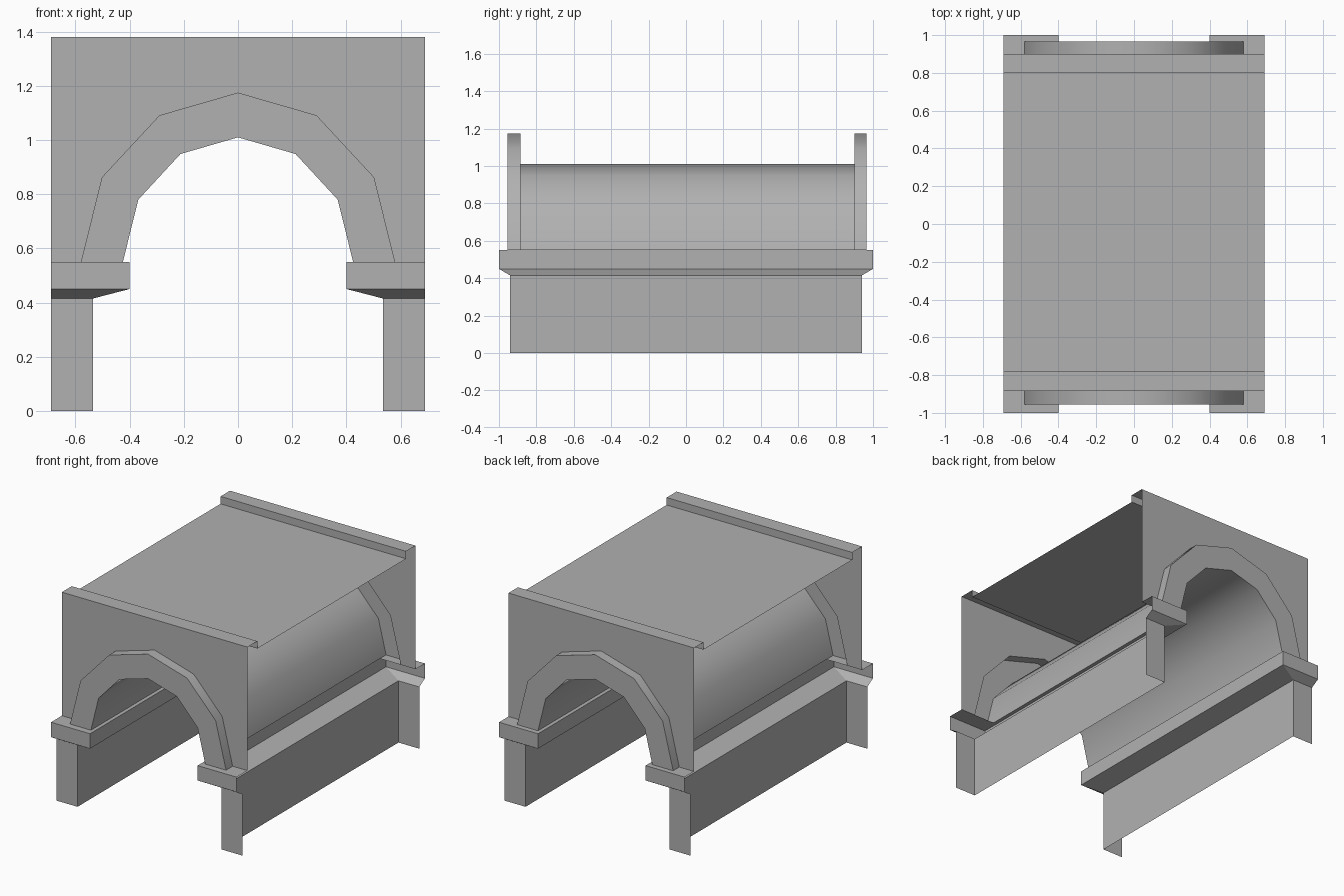
import bpy, math

if "Cube" in bpy.data.objects:
    bpy.data.objects.remove(bpy.data.objects["Cube"])

W = 0.69                      # half width
WALL_F, WALL_B = -0.885, 0.90  # planes of the end walls

stone = bpy.data.materials.new("grey_stone")
stone.diffuse_color = (0.44, 0.44, 0.44, 1)
stone.use_nodes = True
stone.node_tree.nodes["Principled BSDF"].inputs["Base Color"].default_value = stone.diffuse_color


def make(name, verts, faces, smooth=False):
    me = bpy.data.meshes.new(name)
    me.from_pydata(verts, [], faces)
    me.update()
    me.materials.append(stone)
    ob = bpy.data.objects.new(name, me)
    bpy.context.collection.objects.link(ob)
    for p in me.polygons:
        p.use_smooth = smooth
    return ob


def strip(name, rows, smooth=False):
    """Open quad strips joining successive rows of equal length."""
    n = len(rows[0])
    faces = [(r * n + i, r * n + i + 1, (r + 1) * n + i + 1, (r + 1) * n + i)
             for r in range(len(rows) - 1) for i in range(n - 1)]
    return make(name, [v for row in rows for v in row], faces, smooth)


def arch(a, b, y):
    """Six-sided half ellipse springing at z = 0.55, right to left."""
    return [(a * math.cos(math.pi * i / 6), y, 0.55 + b * math.sin(math.pi * i / 6))
            for i in range(7)]


def inner(y):
    return arch(0.425, 0.46, y)


def outer(y):
    return arch(0.58, 0.625, y)


# Smooth barrel vault (underside runs through both rings)
strip("barrel_vault", [inner(-0.955), inner(0.965)], smooth=True)

# Raised arch rings and end walls with arched openings
for tag, y_ring, y_wall in (("front", -0.955, WALL_F), ("back", 0.965, WALL_B)):
    border = [(W, y_wall, 0.55), (W, y_wall, 1.38), (0.35, y_wall, 1.38), (0, y_wall, 1.38),
              (-0.35, y_wall, 1.38), (-W, y_wall, 1.38), (-W, y_wall, 0.55)]
    # row direction chosen so the normals face outward
    d = -1 if tag == "front" else 1
    strip(tag + "_arch_face", [r[::d] for r in (inner(y_ring), outer(y_ring))])
    strip(tag + "_arch_outer_rim", [r[::d] for r in (outer(y_ring), outer(y_wall))], smooth=True)
    strip(tag + "_end_wall", [r[::d] for r in (outer(y_wall), border)])

# Deck with a low parapet at each end
deck = [(WALL_F, 1.38), (-0.78, 1.38), (-0.78, 1.33), (0.80, 1.33), (0.80, 1.38), (WALL_B, 1.38)]
strip("deck_and_parapets", [[(W, y, z), (-W, y, z)][::-1] for y, z in deck])

# Side piers, open on the outer side, with flared ledges
for tag, s in (("right", 1), ("left", -1)):
    def u_row(x, y, z):
        row = [(s * W, -y, z), (s * x, -y, z), (s * x, y, z), (s * W, y, z)]
        return row if s < 0 else row[::-1]

    strip(tag + "_pier", [u_row(0.535, 0.94, 0), u_row(0.535, 0.94, 0.415)])
    strip(tag + "_ledge", [u_row(0.535, 0.94, 0.415), u_row(0.40, 1.0, 0.45),
                           u_row(0.40, 1.0, 0.55)])
    # Ledge top: ends outside the walls plus the narrow inner lip
    cap = [(0.40, W, -1.0, WALL_F), (0.40, 0.425, WALL_F, WALL_B), (0.40, W, WALL_B, 1.0)]
    verts, faces = [], []
    for x0, x1, y0, y1 in cap:
        k = len(verts)
        verts += [(s * x0, y0, 0.55), (s * x1, y0, 0.55), (s * x1, y1, 0.55), (s * x0, y1, 0.55)]
        f = (k, k + 1, k + 2, k + 3)
        faces.append(f if s > 0 else f[::-1])
    make(tag + "_ledge_top", verts, faces)
